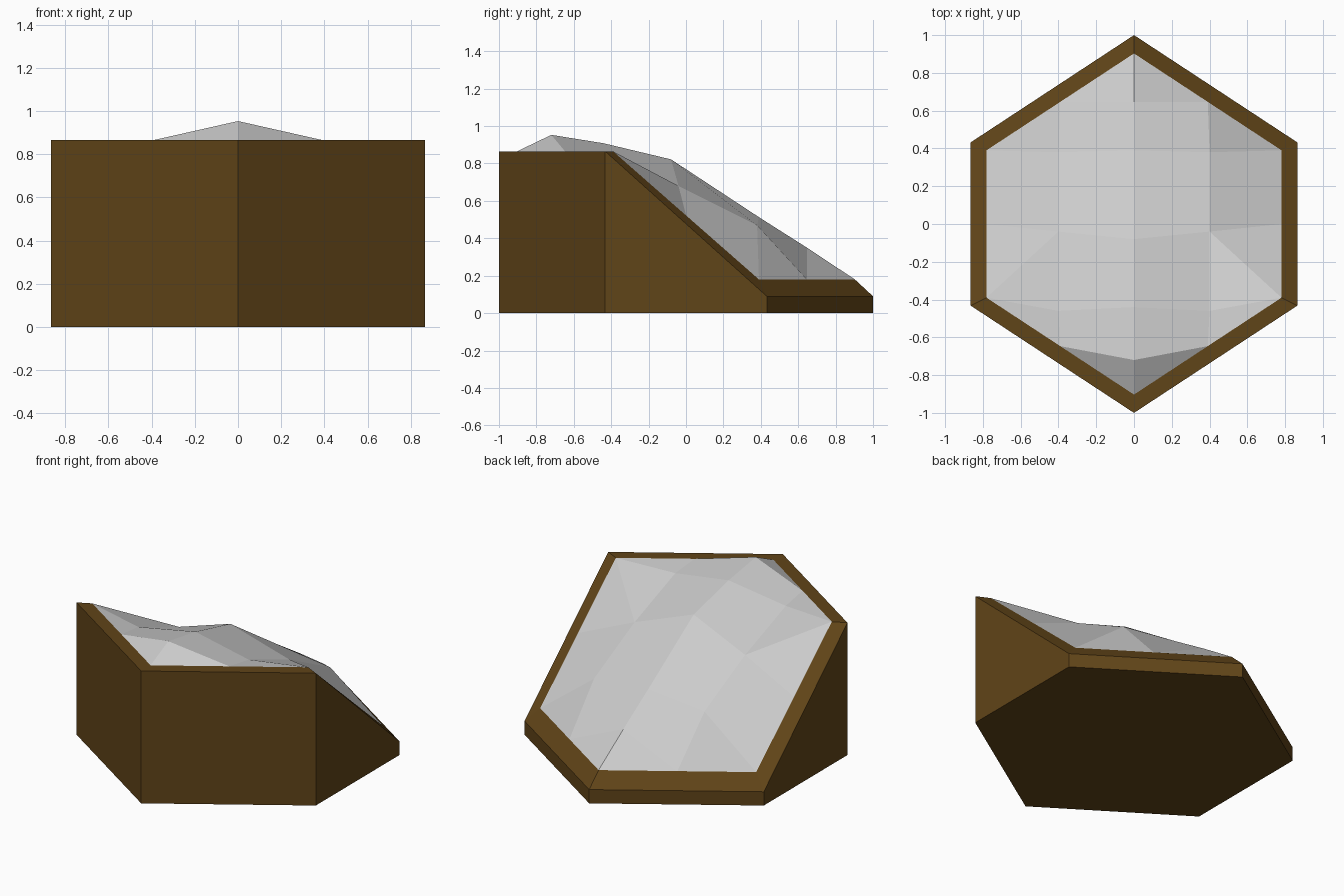
import bpy

if "Cube" in bpy.data.objects:
    bpy.data.objects.remove(bpy.data.objects["Cube"])

HALF_W, SIDE_Y = 0.865, 0.432   # hexagon half width and side corner y
TOP, LOW, INNER_LOW = 0.865, 0.09, 0.18
INSET = 0.903                   # rim inner edge scale


def make_object(name, verts, faces):
    mesh = bpy.data.meshes.new(name)
    mesh.from_pydata(verts, [], faces)
    mesh.update()
    obj = bpy.data.objects.new(name, mesh)
    bpy.context.collection.objects.link(obj)
    return obj


def hexagon(scale, z_front, z_back):
    outline = [(0, -1), (HALF_W, -SIDE_Y), (HALF_W, SIDE_Y),
               (0, 1), (-HALF_W, SIDE_Y), (-HALF_W, -SIDE_Y)]
    return [(x * scale, y * scale, z_front if y < 0 else z_back)
            for x, y in outline]


# Earth base: bottom, walls and the sloping rim, open under the snow
rings = hexagon(1, 0, 0) + hexagon(1, TOP, LOW) + hexagon(INSET, TOP, INNER_LOW)
faces = [tuple(range(5, -1, -1))]
for level in (0, 6):
    for i in range(6):
        j = (i + 1) % 6
        faces.append((level + i, level + j, level + 6 + j, level + 6 + i))
base = make_object("earth_base", rings, faces)
soil = bpy.data.materials.new("brown_soil")
soil.diffuse_color = (0.118, 0.058, 0.009, 1)
soil.use_nodes = True
soil.node_tree.nodes["Principled BSDF"].inputs["Base Color"].default_value = soil.diffuse_color
base.data.materials.append(soil)

# Snow slope: right half in columns from centre to rim, then mirrored
ix, iy = HALF_W * INSET, SIDE_Y * INSET
mid_x, mid_y = ix / 2, (INSET + iy) / 2
centre = [(0, -INSET, TOP), (0, -0.72, 0.953), (0, -0.44, 0.908),
          (0, -0.08, 0.822), (0, 0.39, 0.513), (0, mid_y, 0.35),
          (0, INSET, INNER_LOW)]
middle = [(mid_x, -mid_y, TOP), (0.40, -0.46, 0.84), (0.40, -0.04, 0.68),
          (0.40, 0.38, 0.47), (mid_x, mid_y, INNER_LOW)]
edge = [(ix, -iy, TOP), (ix, 0, (TOP + INNER_LOW) / 2), (ix, iy, INNER_LOW)]
faces = [(0, 7, 1), (5, 11, 6), (7, 12, 8), (10, 14, 11)]
faces += [(i, i + 6, i + 7, i + 1) for i in range(1, 5)]
faces += [(8, 12, 9), (12, 13, 9), (9, 13, 14, 10)]
snow = make_object("snow_slope", centre + middle + edge, faces)
mirror = snow.modifiers.new("Mirror", 'MIRROR')
mirror.use_axis = (True, False, False)
mirror.use_clip = True
